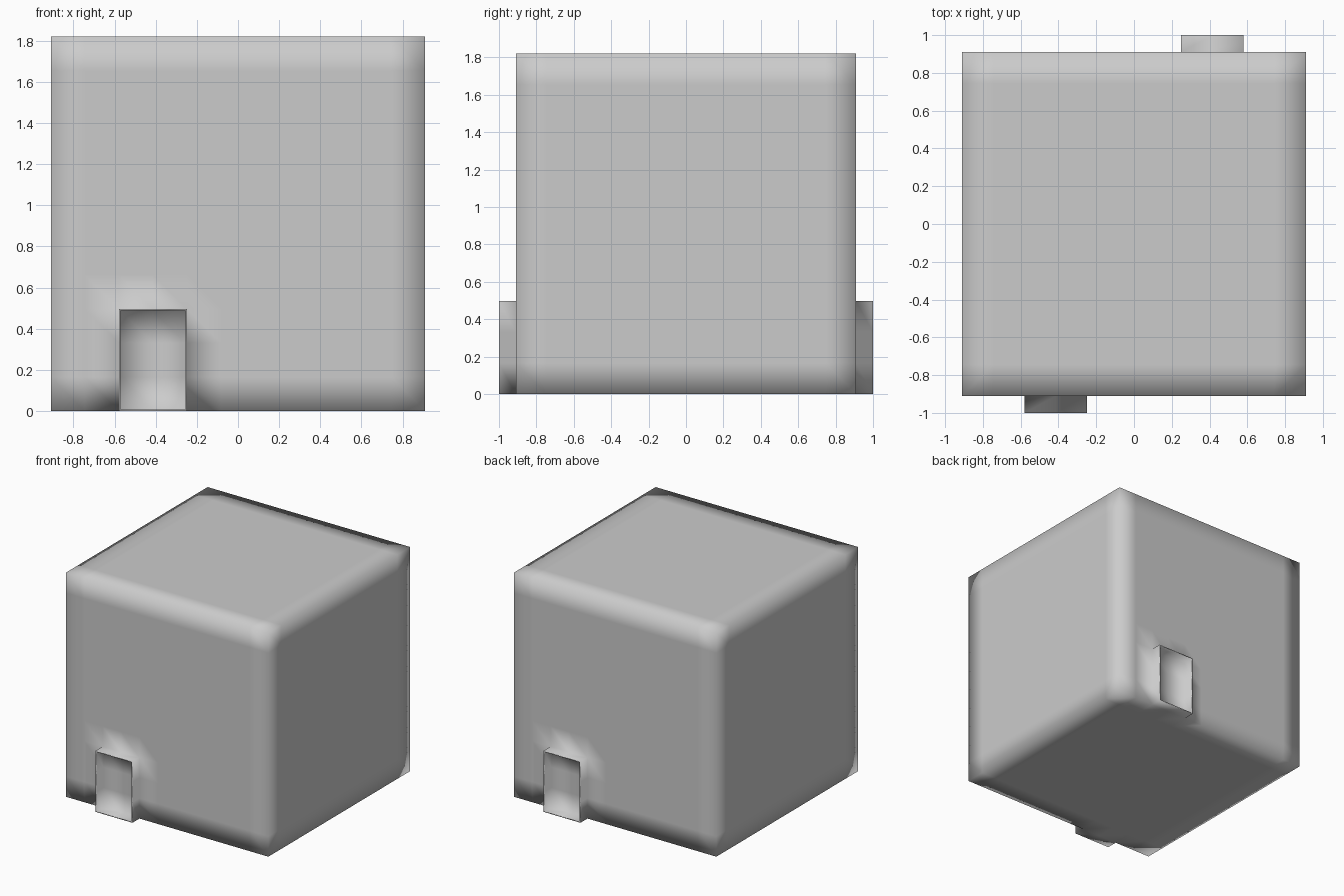
import bpy, bmesh
from mathutils import Vector

if "Cube" in bpy.data.objects:
    bpy.data.objects.remove(bpy.data.objects["Cube"])

SIDE, CELLS = 1.82, 11      # cube size and grid cells per edge
HALF = SIDE / 2
CELL = SIDE / CELLS
DEPTH, RIM = 0.09, 0.008    # socket projection and wall thickness

bm = bmesh.new()

# gridded cube body standing on the floor
bmesh.ops.create_cube(bm, size=SIDE)
bmesh.ops.subdivide_edges(bm, edges=bm.edges[:], cuts=CELLS - 1, use_grid_fill=True)
bmesh.ops.translate(bm, verts=bm.verts[:], vec=(0, 0, HALF))
bm.normal_update()


def ring_and_move(faces, thickness, dy):
    """Add a loop of faces round the region, then push the region along y."""
    bmesh.ops.inset_region(bm, faces=faces, thickness=thickness, depth=0,
                           use_boundary=True, use_even_offset=True)
    verts = list({v for f in faces for v in f.verts})
    bmesh.ops.translate(bm, verts=verts, vec=Vector((0, dy, 0)))
    bm.normal_update()


# thin-walled open sockets: one in front, one rotated half a turn at the back
for s in (-1, 1):
    region = []
    for f in bm.faces:
        c = f.calc_center_median()
        if (abs(c.y - s * HALF) < 1e-3 and 1.5 * CELL < s * c.x < 3.5 * CELL
                and c.z < 3 * CELL):
            region.append(f)
    ring_and_move(region, 0.0, s * DEPTH)    # outer walls
    ring_and_move(region, RIM, 0.0)          # rim
    ring_and_move(region, 0.0, -s * DEPTH)   # recess

mesh = bpy.data.meshes.new("cube_body")
bm.to_mesh(mesh)
bm.free()
body = bpy.data.objects.new("cube_body", mesh)
bpy.context.collection.objects.link(body)

# fully smooth shading gives the soft-looking edges
mesh.polygons.foreach_set("use_smooth", [True] * len(mesh.polygons))
mesh.update()
